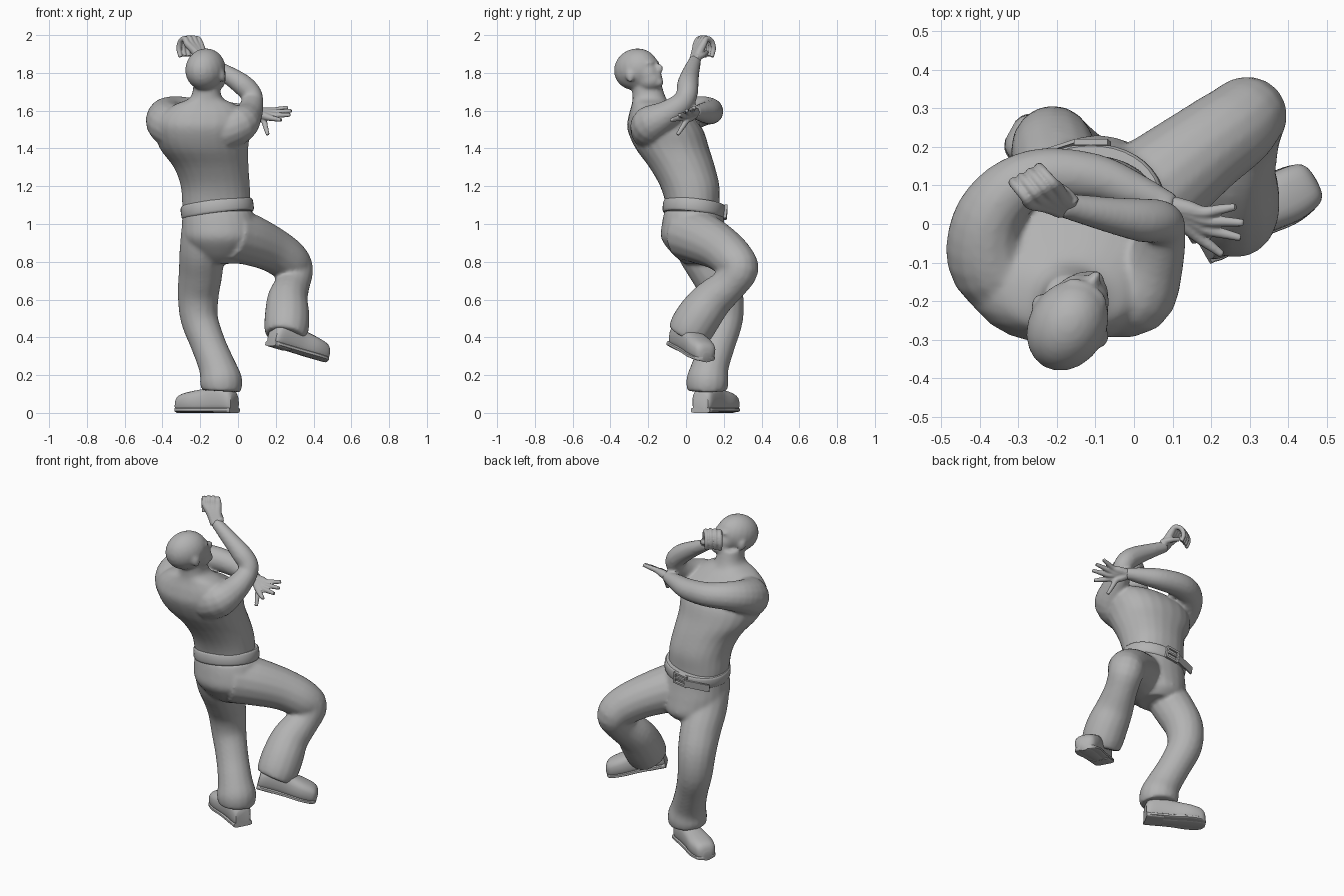
import bpy, bmesh, math
from mathutils import Matrix, Vector

cube = bpy.data.objects.get("Cube")
if cube:
    bpy.data.objects.remove(cube, do_unlink=True)

grey = bpy.data.materials.new("plain grey")
grey.use_nodes = True
COLOUR = (0.45, 0.45, 0.45, 1)
grey.diffuse_color = COLOUR
grey.node_tree.nodes["Principled BSDF"].inputs["Base Color"].default_value = COLOUR


def smooth_rings(rings, steps):
    """Catmull-Rom interpolation of rows of numbers."""
    rows = [Vector(r) for r in rings]
    out = []
    for i in range(len(rows) - 1):
        b, c = rows[i], rows[i + 1]
        a, d = rows[max(i - 1, 0)], rows[min(i + 2, len(rows) - 1)]
        for s in range(steps):
            t = s / steps
            out.append(b + (c - a) * (t / 2)
                       + (a * 2 - b * 5 + c * 4 - d) * (t * t / 2)
                       + (b * 3 - a - c * 3 + d) * (t ** 3 / 2))
    return out + [rows[-1]]


def skin_rings(bm, loops):
    """Close a stack of vertex loops into a solid."""
    for a, b in zip(loops, loops[1:]):
        for i in range(len(a)):
            j = (i + 1) % len(a)
            bm.faces.new((a[i], a[j], b[j], b[i]))
    bm.faces.new(loops[0][::-1])
    bm.faces.new(loops[-1])


def loft(bm, rings, power=2.0, matrix=Matrix(), steps=4, sides=24):
    """Stack of level superellipses: x, y, z, half width, half depth."""
    loops = []
    for x, y, z, rx, ry in smooth_rings(rings, steps):
        loop = []
        for k in range(sides):
            a = math.tau * k / sides
            c, s = math.cos(a), math.sin(a)
            px = math.copysign(abs(c) ** (2 / power), c) * rx
            py = math.copysign(abs(s) ** (2 / power), s) * ry
            loop.append(bm.verts.new(matrix @ Vector((x + px, y + py, z))))
        loops.append(loop)
    skin_rings(bm, loops)


def limb(bm, rings, steps=4, sides=16):
    """Round tube along a path: x, y, z, radius."""
    rows = smooth_rings(rings, steps)
    pts = [r.to_3d() for r in rows]
    loops, side, last = [], None, None
    for i, row in enumerate(rows):
        t = (pts[min(i + 1, len(pts) - 1)] - pts[max(i - 1, 0)]).normalized()
        side = t.orthogonal().normalized() if side is None else last.rotation_difference(t) @ side
        last = t
        up = t.cross(side)
        angles = [math.tau * k / sides for k in range(sides)]
        loops.append([bm.verts.new(pts[i] + (side * math.cos(a) + up * math.sin(a)) * row[3])
                      for a in angles])
    skin_rings(bm, loops)


def blob(bm, centre, radii, matrix=Matrix()):
    m = matrix @ Matrix.Translation(centre) @ Matrix.Diagonal((*radii, 1))
    bmesh.ops.create_uvsphere(bm, u_segments=20, v_segments=14, radius=1, matrix=m)


def box(bm, size, matrix):
    bmesh.ops.create_cube(bm, size=1, matrix=matrix @ Matrix.Diagonal((*size, 1)))


def finish(bm, name, voxel=0, relax=0):
    """Turn the mesh into an object; optionally fuse its solids into one skin."""
    bmesh.ops.recalc_face_normals(bm, faces=bm.faces)
    mesh = bpy.data.meshes.new(name)
    bm.to_mesh(mesh)
    bm.free()
    ob = bpy.data.objects.new(name, mesh)
    bpy.context.collection.objects.link(ob)
    bpy.ops.object.select_all(action='DESELECT')
    ob.select_set(True)
    bpy.context.view_layer.objects.active = ob
    if voxel:
        mod = ob.modifiers.new("fuse", 'REMESH')
        mod.mode = 'VOXEL'
        mod.voxel_size = voxel
        bpy.ops.object.modifier_apply(modifier=mod.name)
        mod = ob.modifiers.new("relax", 'SMOOTH')
        mod.factor, mod.iterations = 0.5, relax
        bpy.ops.object.modifier_apply(modifier=mod.name)
    ob.data.materials.clear()
    ob.data.materials.append(grey)
    bpy.ops.object.shade_smooth_by_angle(angle=math.radians(40))
    return ob


# Upper body: trunk and neck, both arms
bm = bmesh.new()
loft(bm, [(-.11, .04, 1, .17, .14), (-.115, .035, 1.1, .18, .142), (-.12, .02, 1.2, .183, .157),
          (-.142, -.02, 1.3, .198, .174), (-.18, -.072, 1.4, .234, .195),
          (-.188, -.11, 1.5, .255, .2), (-.182, -.137, 1.57, .24, .168),
          (-.175, -.18, 1.63, .165, .108), (-.168, -.195, 1.67, .085, .088),
          (-.165, -.21, 1.75, .07, .078)], power=2.2)
limb(bm, [(-.27, -.17, 1.49, .12), (-.368, -.1, 1.53, .115), (-.38, .0, 1.575, .095),
          (-.325, .085, 1.597, .08), (-.23, .128, 1.597, .07), (-.1, .12, 1.59, .062),
          (0, .085, 1.59, .05), (.1, .045, 1.59, .032)])
limb(bm, [(-.07, -.18, 1.5, .115), (.01, -.185, 1.53, .1), (.055, -.1, 1.58, .075),
          (.075, -.02, 1.64, .06), (.068, .005, 1.69, .057), (.02, .01, 1.74, .057),
          (-.07, .025, 1.8, .046), (-.19, .05, 1.87, .032)])

# Head, turned aside and tipped back
head = (Matrix.Translation((-.165, -.25, 1.8)) @ Matrix.Rotation(math.radians(-30), 4, 'Z')
        @ Matrix.Rotation(math.radians(15), 4, 'X'))
for centre, radii in [((0, -.01, .022), (.101, .125, .11)),    # skull
                      ((0, .06, -.02), (.072, .062, .07)),     # face
                      ((0, .055, -.055), (.066, .07, .06)),    # jaw
                      ((0, .102, -.08), (.03, .028, .027)),    # chin
                      ((0, .122, -.01), (.016, .03, .026)),    # nose
                      ((0, .106, -.048), (.028, .022, .016)),  # lips
                      ((0, .092, .028), (.062, .028, .018))]:  # brow
    blob(bm, centre, radii, head)
for side in (-1, 1):
    blob(bm, (side * .098, -.005, -.015), (.013, .024, .034), head)
    blob(bm, (side * .032, .094, .005), (.016, .016, .012), head)
finish(bm, "upper_body", .009, 7)

# Open hand at the end of the level forearm
bm = bmesh.new()
wrist = Vector((.08, .052, 1.59))
for base, tip in [((.18, .03, 1.6), (.265, .045, 1.618)), ((.185, .01, 1.59), (.285, .003, 1.6)),
                  ((.185, -.013, 1.575), (.278, -.036, 1.578)),
                  ((.17, -.035, 1.562), (.23, -.08, 1.55)), ((.135, .005, 1.55), (.158, -.045, 1.472))]:
    base, tip = Vector(base), Vector(tip)
    limb(bm, [(*wrist, .027), (*wrist.lerp(base, .6), .023), (*base, .017),
              (*base.lerp(tip, .5), .0135), (*tip, .01)], sides=10)
finish(bm, "open_hand", .005, 2)

# Curled hand at the end of the raised forearm
bm = bmesh.new()
wrist = Vector((-.175, .045, 1.86))
knuckle = Vector((-.235, .075, 1.955))
across, curl, up = Vector((.8, .45, 0)), Vector((-.6, .7, 0)), Vector((0, 0, 1))
for s in (-.042, -.014, .014, .042):
    base = knuckle + across * s
    path = [(wrist + across * s * .4, .024), (wrist.lerp(base, .55), .023), (base, .019)]
    for reach, rise, r in [(.02, .032, .015), (.058, .02, .014), (.074, -.02, .0135), (.06, -.065, .011)]:
        path.append((base + curl * reach + up * (rise - abs(s) * .15), r))
    limb(bm, [(*p, r) for p, r in path], sides=10)
thumb = wrist + across * .02 + up * .02
limb(bm, [(*thumb, .02), (*(thumb + curl * .05 + up * .015), .016),
          (*(thumb + curl * .1 + up * .03 - across * .03), .011)], sides=10)
finish(bm, "curled_hand", .004, 2)

# Trousers: hips, standing leg, lifted leg
bm = bmesh.new()
loft(bm, [(-.11, .04, 1.07, .184, .154), (-.1, .038, 1, .197, .166),
          (-.095, .045, .92, .197, .175), (-.095, .08, .84, .15, .15),
          (-.09, .09, .79, .1, .1)], power=2.1)
limb(bm, [(-.185, .03, .97, .115), (-.192, .07, .86, .118), (-.197, .135, .75, .117),
          (-.21, .192, .63, .11), (-.205, .203, .5, .1), (-.16, .17, .37, .093),
          (-.112, .13, .25, .098), (-.09, .114, .17, .113), (-.09, .112, .115, .105)])
limb(bm, [(-.05, .01, .95, .145), (.05, .09, .92, .138), (.17, .185, .87, .121),
          (.262, .252, .81, .112), (.298, .283, .757, .101), (.287, .23, .68, .094),
          (.262, .14, .6, .108), (.26, .075, .52, .119), (.257, .03, .45, .119),
          (.25, .005, .405, .109)])
finish(bm, "trousers", .01, 10)


# Shoes: rounded upper over a wider flat sole and heel block
def shoe(name, heel, toe):
    heel = Vector(heel)
    fwd = (Vector(toe) - heel).normalized()
    side = Vector((0, 0, 1)).cross(fwd).normalized()
    rise = fwd.cross(side)
    frame = Matrix((side, rise, fwd)).transposed().to_4x4()
    frame.translation = heel
    bm = bmesh.new()
    profile = [(0, .046, .1), (.025, .058, .13), (.1, .06, .15), (.17, .062, .13),
               (.25, .071, .115), (.31, .063, .1), (.335, .048, .08), (.346, .025, .05)]
    loft(bm, [(0, h / 2, f, w, h / 2) for f, w, h in profile], 2.7, frame)
    loft(bm, [(0, .016, f, w + .003, .012) for f, w, h in profile], 4, frame)
    loft(bm, [(0, .014, f, .057, .014) for f in (0, .05, .1)], 5, frame, 1)
    finish(bm, name)


shoe("standing_shoe", (-.018, .076, 0), (-.3, .232, 0))
shoe("lifted_shoe", (.17, -.055, .355), (.455, .105, .27))

# Belt band, buckle frame with tongue, and loose strap end
waist = (Matrix.Translation((-.11, .042, 1.08)) @ Matrix.Rotation(math.radians(-7), 4, 'Y')
         @ Matrix.Rotation(math.radians(-6), 4, 'X'))
bm = bmesh.new()
loft(bm, [(0, 0, z, .186 + g, .158 + g) for z, g in
          [(-.034, 0), (-.022, .007), (.022, .007), (.034, 0)]], 2.1, waist, 2, 40)
finish(bm, "belt")

bm = bmesh.new()
for s in (-1, 1):
    box(bm, (.085, .016, .012), waist @ Matrix.Translation((0, .168, s * .03)))
    box(bm, (.012, .016, .07), waist @ Matrix.Translation((s * .038, .168, 0)))
box(bm, (.07, .01, .01), waist @ Matrix.Translation((0, .17, 0)))
finish(bm, "buckle")

bm = bmesh.new()
box(bm, (.14, .009, .045), waist @ Matrix.Translation((-.11, .152, -.008))
    @ Matrix.Rotation(math.radians(18), 4, 'Z'))
finish(bm, "strap_end")
